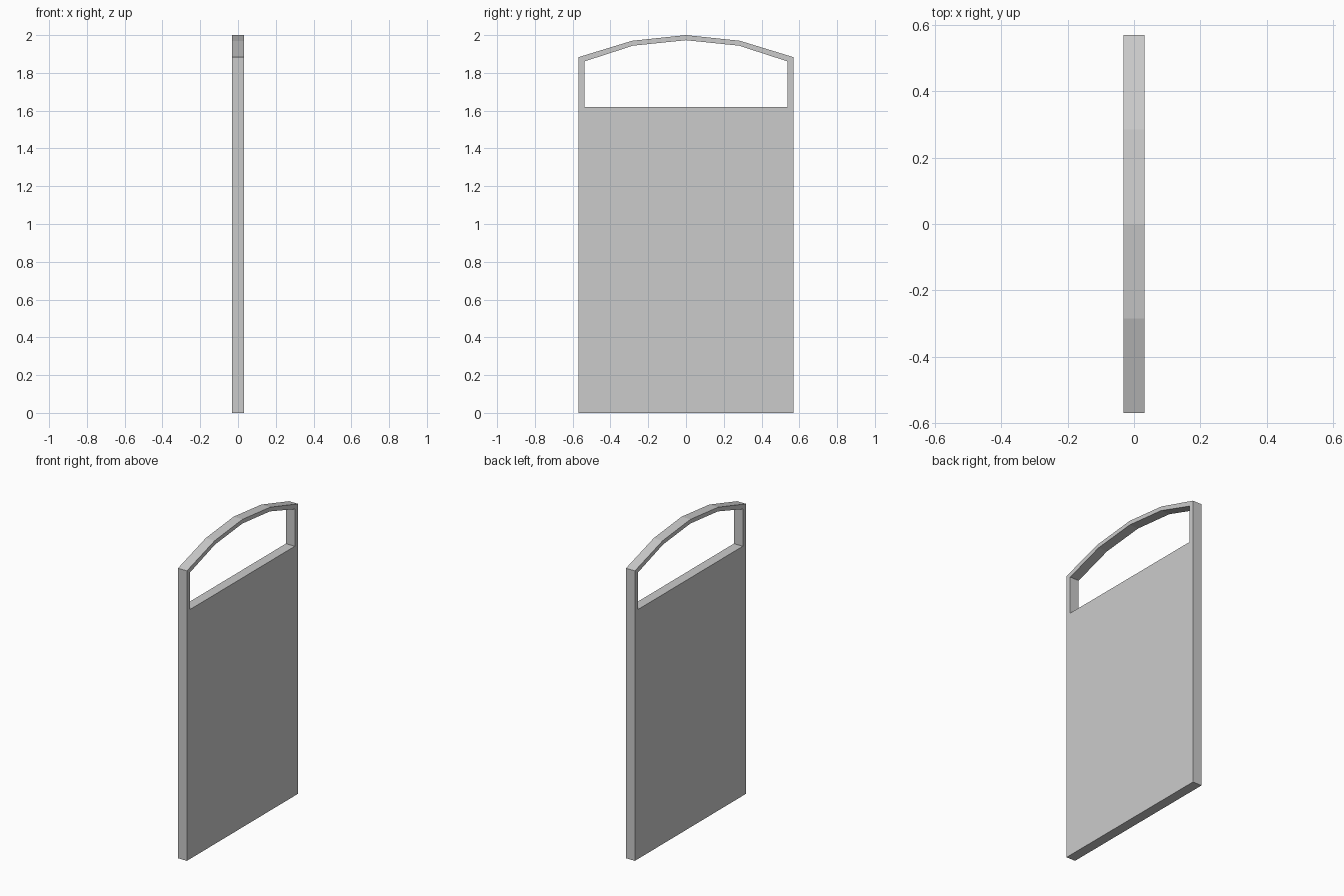
import bpy, bmesh
from mathutils import Vector

if "Cube" in bpy.data.objects:
    bpy.data.objects.remove(bpy.data.objects["Cube"])

HALF_T = 0.032   # half thickness along x
SILL = 1.62      # bottom of the window opening

# Left half of the arch, as (y, z), from sill up to the apex
outer_half = [(-0.57, SILL), (-0.57, 1.883), (-0.285, 1.97), (0, 2.0)]
inner_half = [(-0.537, SILL), (-0.537, 1.861), (-0.281, 1.944), (0, 1.973)]


def mirrored(half):
    return half + [(-y, z) for y, z in reversed(half[:-1])]


bm = bmesh.new()


def add(points):
    return [bm.verts.new((-HALF_T, y, z)) for y, z in points]


outer, inner = add(mirrored(outer_half)), add(mirrored(inner_half))
base = add([(0.57, 0), (-0.57, 0)])

# Solid lower panel
bm.faces.new([outer[0], inner[0], inner[-1], outer[-1]] + base)

# Jambs and arched top rail around the opening
for i in range(len(outer) - 1):
    bm.faces.new([outer[i], outer[i + 1], inner[i + 1], inner[i]])

# Give the whole profile its thickness
ext = bmesh.ops.extrude_face_region(bm, geom=bm.faces[:], use_keep_orig=True)
moved = [g for g in ext["geom"] if isinstance(g, bmesh.types.BMVert)]
bmesh.ops.translate(bm, verts=moved, vec=Vector((2 * HALF_T, 0, 0)))
bmesh.ops.recalc_face_normals(bm, faces=bm.faces[:])

mesh = bpy.data.meshes.new("arched_door_panel")
bm.to_mesh(mesh)
bm.free()
door = bpy.data.objects.new("arched_door_panel", mesh)
bpy.context.collection.objects.link(door)
